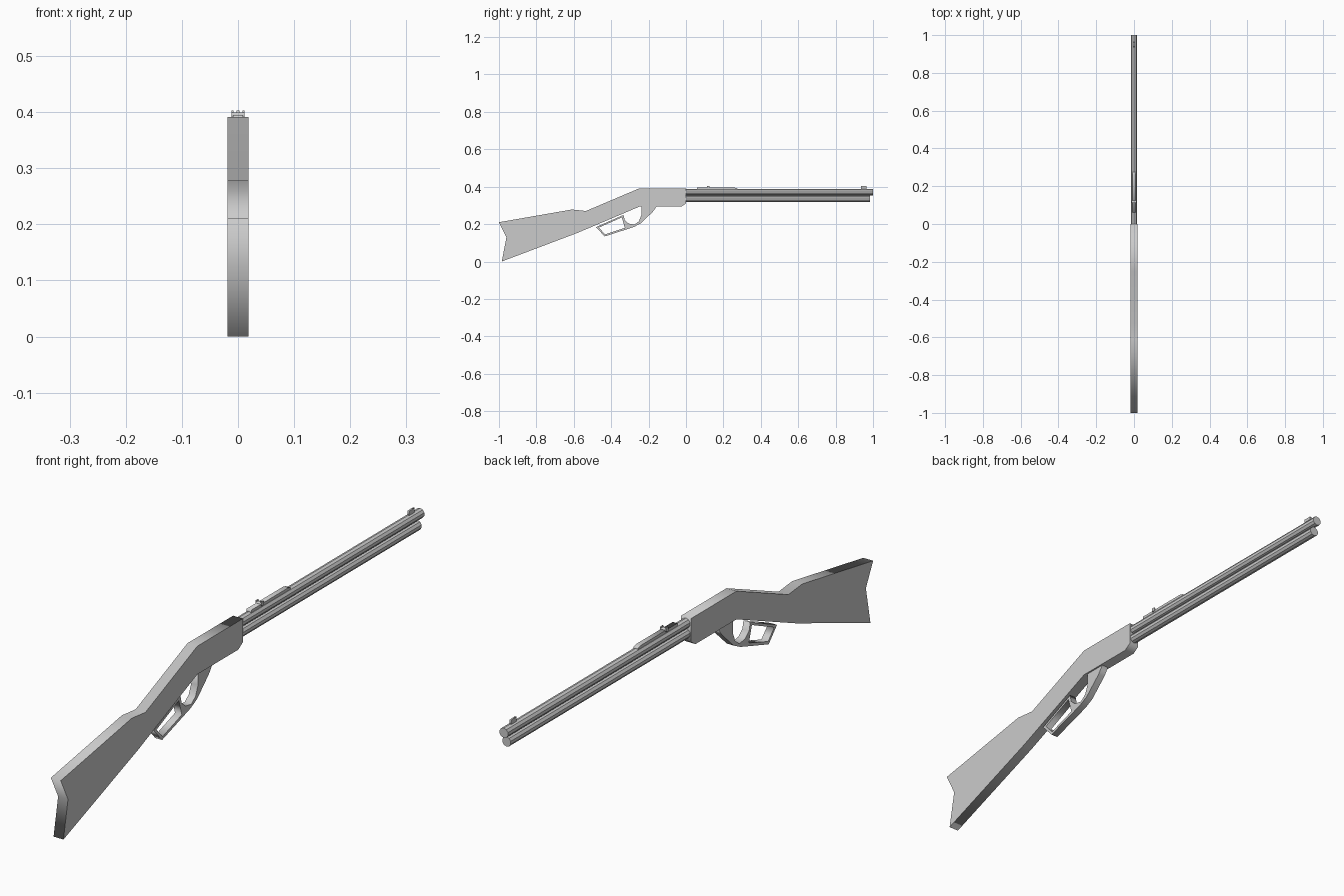
import bpy, math
from mathutils import Matrix

if "Cube" in bpy.data.objects:
    bpy.data.objects.remove(bpy.data.objects["Cube"])

# local x -> world y, local y -> world z, local z -> world x
SIDE = Matrix(((0, 0, 1, 0), (1, 0, 0, 0), (0, 1, 0, 0), (0, 0, 0, 1)))


def plate(name, loops, width, x=0.0):
    """Extrude side profiles (y, z) across x; later loops cut holes."""
    cu = bpy.data.curves.new(name, 'CURVE')
    cu.dimensions = '2D'
    cu.fill_mode = 'BOTH'
    cu.extrude = width / 2
    for pts in loops:
        sp = cu.splines.new('POLY')
        sp.points.add(len(pts) - 1)
        for p, (y, z) in zip(sp.points, pts):
            p.co = (y, z, 0, 1)
        sp.use_cyclic_u = True
    tmp = bpy.data.objects.new(name + "_profile", cu)
    bpy.context.collection.objects.link(tmp)
    bpy.context.view_layer.update()
    dg = bpy.context.evaluated_depsgraph_get()
    me = bpy.data.meshes.new_from_object(tmp.evaluated_get(dg))
    bpy.data.objects.remove(tmp)
    me.transform(Matrix.Translation((x, 0, 0)) @ SIDE)
    ob = bpy.data.objects.new(name, me)
    bpy.context.collection.objects.link(ob)
    return ob


def tube(name, y0, y1, z, r):
    bpy.ops.mesh.primitive_cylinder_add(
        vertices=10, radius=r, depth=y1 - y0,
        location=(0, (y0 + y1) / 2, z), rotation=(math.pi / 2, 0, 0))
    bpy.context.object.name = name


def rect(y0, y1, z0, z1):
    return [(y0, z0), (y1, z0), (y1, z1), (y0, z1)]


# Stock and receiver in one slab
plate("stock_and_receiver", [[
    (-1, 0.21), (-0.96, 0.13), (-0.985, 0.0), (-0.58, 0.153),
    (-0.25, 0.293), (-0.025, 0.293), (0, 0.31), (0, 0.391),
    (-0.25, 0.391), (-0.535, 0.27), (-0.61, 0.278)]], 0.038)

# Lever with trigger guard and finger loop
plate("lever_guard", [
    [(-0.157, 0.294), (-0.178, 0.265), (-0.243, 0.203), (-0.28, 0.184),
     (-0.435, 0.134), (-0.481, 0.184), (-0.334, 0.249), (-0.328, 0.222),
     (-0.307, 0.203), (-0.275, 0.197), (-0.252, 0.215), (-0.238, 0.249),
     (-0.238, 0.294)],
    [(-0.466, 0.181), (-0.343, 0.236), (-0.327, 0.18), (-0.432, 0.145)]],
    0.026)

# Barrel above magazine tube
tube("barrel", -0.02, 1.0, 0.371, 0.017)
tube("magazine_tube", -0.02, 0.985, 0.335, 0.017)

# Sights
plate("rear_sight_base", [[(0.06, 0.382), (0.275, 0.382), (0.275, 0.391),
                           (0.26, 0.395), (0.06, 0.395)]], 0.018)
plate("rear_sight_leaf", [rect(0.112, 0.125, 0.39, 0.399)], 0.024)
for side, x in (("left", -0.01), ("right", 0.01)):
    plate("rear_sight_post_" + side, [rect(0.112, 0.125, 0.398, 0.403)], 0.004, x)
plate("front_sight", [rect(0.935, 0.965, 0.383, 0.403)], 0.006)
